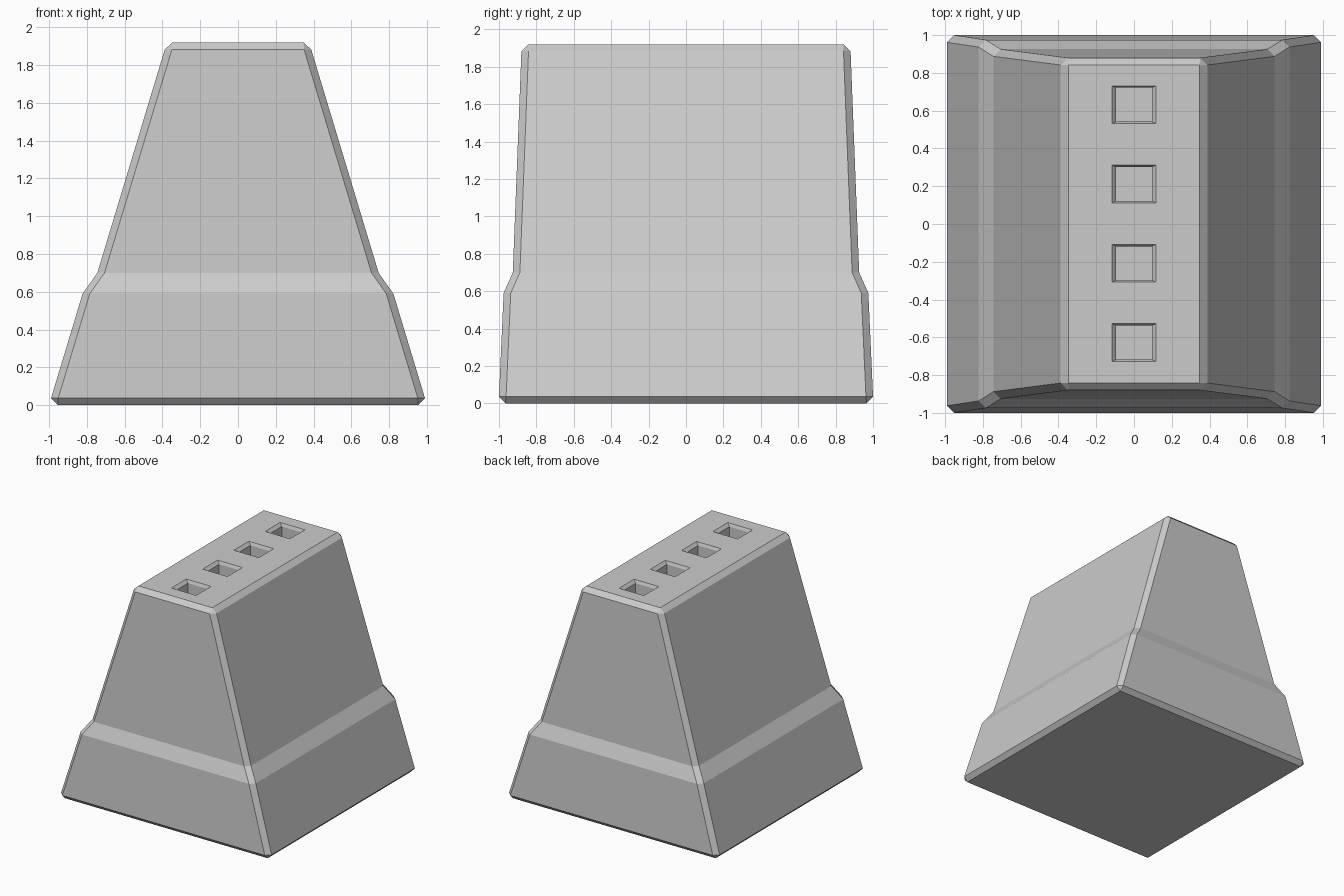
import bpy, bmesh

if "Cube" in bpy.data.objects:
    bpy.data.objects.remove(bpy.data.objects["Cube"])


def loft(bm, rings):
    """Skin matching rings of points and cap both ends."""
    loops = [[bm.verts.new(p) for p in ring] for ring in rings]
    n = len(loops[0])
    for a, b in zip(loops, loops[1:]):
        for i in range(n):
            j = (i + 1) % n
            bm.faces.new((a[i], a[j], b[j], b[i]))
    bm.faces.new(loops[0][::-1])
    bm.faces.new(loops[-1])


def finish(bm, name):
    bmesh.ops.remove_doubles(bm, verts=bm.verts, dist=1e-5)
    bmesh.ops.recalc_face_normals(bm, faces=bm.faces)
    mesh = bpy.data.meshes.new(name)
    bm.to_mesh(mesh)
    bm.free()
    obj = bpy.data.objects.new(name, mesh)
    bpy.context.collection.objects.link(obj)
    return obj


def octagon(x, y, z, c):
    """Rectangle with corners chamfered by c."""
    return [(x, c - y, z), (x, y - c, z), (x - c, y, z), (c - x, y, z),
            (-x, y - c, z), (-x, c - y, z), (c - x, -y, z), (x - c, -y, z)]


def rect(x, y, z, cy):
    return [(x, cy - y, z), (x, cy + y, z), (-x, cy + y, z), (-x, cy - y, z)]


# Tapered block with stepped base: half width, half depth, height, corner chamfer
profile = [(0.955, 0.965, 0, 0), (0.99, 1.0, 0.037, 0.038),
           (0.823, 0.975, 0.59, 0.038), (0.745, 0.926, 0.70, 0.038),
           (0.388, 0.88, 1.883, 0.038), (0.347, 0.842, 1.92, 0)]
bm = bmesh.new()
loft(bm, [octagon(*p) for p in profile])
block = finish(bm, "block")

# Four slots with bevelled rims, cut into the top
bm = bmesh.new()
for i in range(4):
    cy = 0.632 - i * 0.42
    loft(bm, [rect(0.094, 0.09, 1.60, cy), rect(0.094, 0.09, 1.895, cy),
              rect(0.117, 0.10, 1.92, cy), rect(0.117, 0.10, 2.0, cy)])
cutter = finish(bm, "slot_cutter")
cutter.hide_render = True
cutter.display_type = 'WIRE'

cut = block.modifiers.new("slots", 'BOOLEAN')
cut.operation = 'DIFFERENCE'
cut.solver = 'EXACT'
cut.object = cutter
